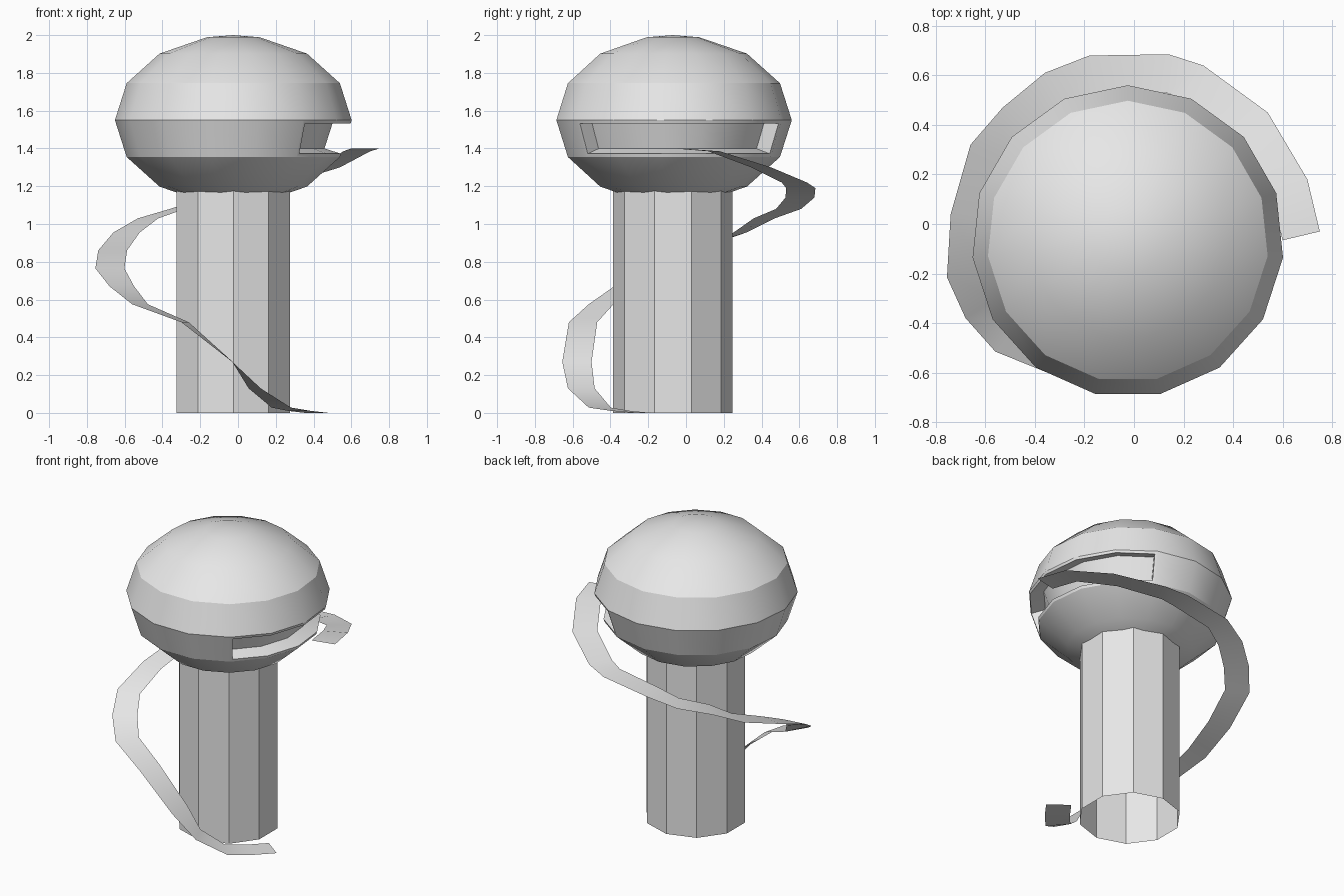
import bpy, bmesh, math
from mathutils import Vector, Matrix

cube = bpy.data.objects.get("Cube")
if cube:
    bpy.data.objects.remove(cube, do_unlink=True)

AXIS = Vector((-0.025, -0.07, 0))   # shared axis of column and dome


def make_material(name, value):
    mat = bpy.data.materials.new(name)
    mat.use_nodes = True
    colour = (value, value, value, 1)
    mat.diffuse_color = colour
    mat.node_tree.nodes["Principled BSDF"].inputs["Base Color"].default_value = colour
    return mat


grey = make_material("light grey", 0.8)


def add_object(name, bm):
    mesh = bpy.data.meshes.new(name)
    bm.to_mesh(mesh)
    bm.free()
    mesh.materials.append(grey)
    obj = bpy.data.objects.new(name, mesh)
    bpy.context.collection.objects.link(obj)
    bpy.ops.object.select_all(action='DESELECT')
    obj.select_set(True)
    bpy.context.view_layer.objects.active = obj
    bpy.ops.object.shade_smooth_by_angle(angle=math.radians(30))
    return obj


def lathe(profile, sides):
    """Spin (radius, height) points around z, starting at the back."""
    bm = bmesh.new()
    verts = [bm.verts.new((0, r, z)) for r, z in profile]
    edges = [bm.edges.new(pair) for pair in zip(verts, verts[1:])]
    bmesh.ops.spin(bm, geom=verts + edges, cent=(0, 0, 0), axis=(0, 0, 1),
                   angle=2 * math.pi, steps=sides)
    bmesh.ops.remove_doubles(bm, verts=bm.verts, dist=0.0005)
    bmesh.ops.recalc_face_normals(bm, faces=bm.faces)
    bmesh.ops.translate(bm, verts=bm.verts, vec=AXIS)
    return bm


# Ten-sided open column
add_object("column", lathe([(0.317, 0), (0.317, 1.22)], 10))

# Fifteen-sided squashed dome
step = math.pi / 7
angles = [0] + [step * (k + 0.5) for k in range(7)] + [math.pi]
dome = lathe([(0.63 * math.sin(a), 1.55 + 0.45 * math.cos(a)) for a in angles], 15)

# Sunken window in the five faces of the lower band on the left side
window = []
for face in dome.faces:
    c = face.calc_center_median() - AXIS
    turn = math.degrees(math.atan2(c.x, c.y))
    if 1.4 < c.z < 1.5 and 24 < turn < 144:
        window.append(face)
bmesh.ops.inset_region(dome, faces=window, thickness=0.018, depth=0,
                       use_even_offset=True, use_boundary=True)
bmesh.ops.inset_region(dome, faces=window, thickness=0, depth=-0.09,
                       use_even_offset=True, use_boundary=True)
add_object("dome", dome)

# Flat spiral slide from the window down to the ground (outer edge path)
path = [Vector(p) for p in (
    (0.75, -0.03, 1.4), (0.70, 0.18, 1.385), (0.54, 0.45, 1.3),
    (0.28, 0.64, 1.22), (0.14, 0.685, 1.19), (-0.18, 0.68, 1.14),
    (-0.36, 0.61, 1.08), (-0.53, 0.47, 1.03), (-0.66, 0.32, 0.955),
    (-0.74, 0.04, 0.86), (-0.755, -0.215, 0.765), (-0.68, -0.38, 0.67),
    (-0.56, -0.515, 0.575), (-0.3, -0.62, 0.48), (-0.03, -0.655, 0.27),
    (0.12, -0.625, 0.13), (0.28, -0.515, 0.028), (0.39, -0.39, 0.01),
    (0.48, -0.27, 0))]
slide = bmesh.new()
rungs = []
for i, point in enumerate(path):
    along = path[min(i + 1, len(path) - 1)] - path[max(i - 1, 0)]
    inward = Vector((-along.y, along.x, 0)).normalized() * 0.155
    rungs.append((slide.verts.new(point), slide.verts.new(point + inward)))
for (a, b), (c, d) in zip(rungs, rungs[1:]):
    slide.faces.new((a, c, d, b))
add_object("slide", slide)
